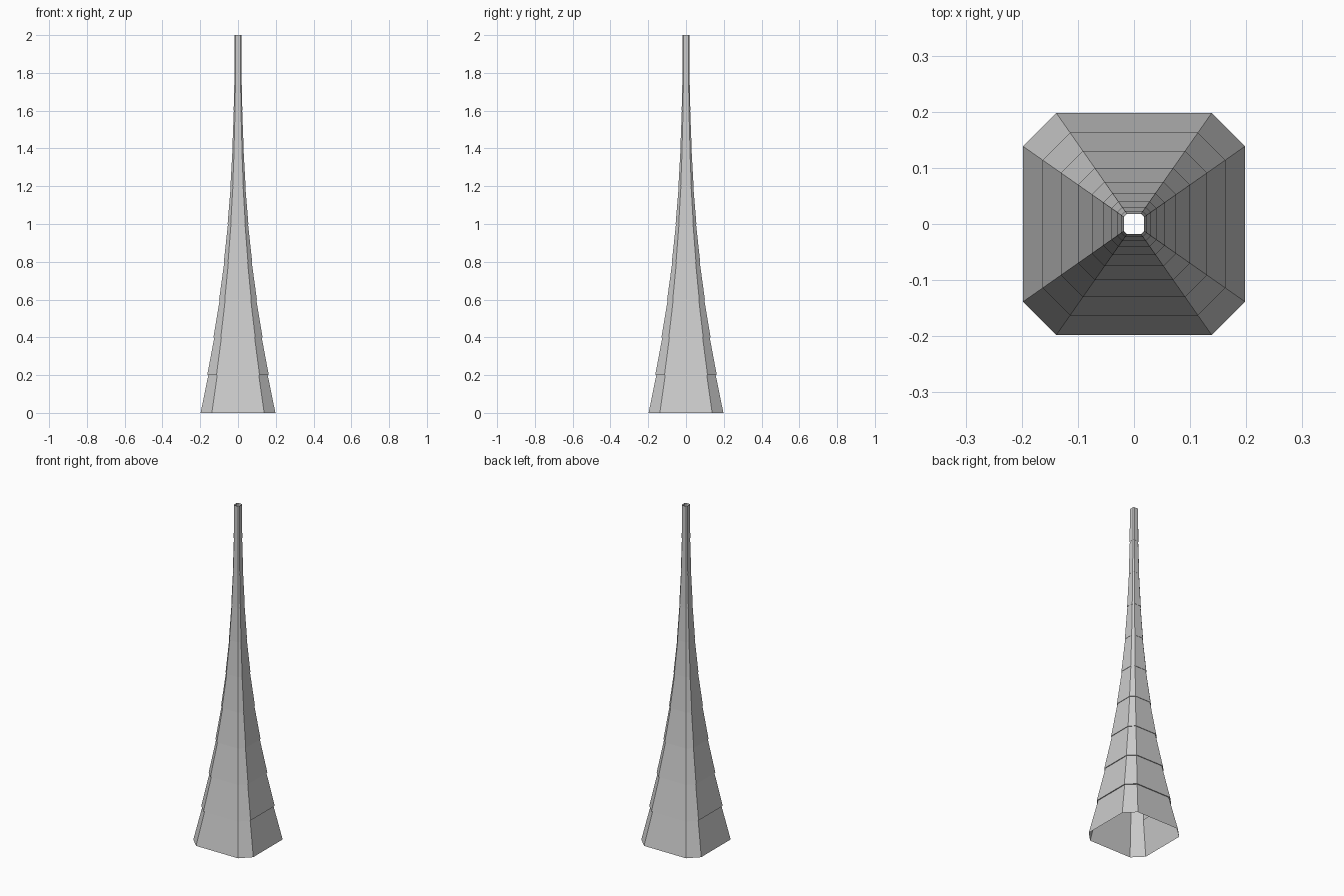
import bpy, bmesh

if "Cube" in bpy.data.objects:
    bpy.data.objects.remove(bpy.data.objects["Cube"])

# half-widths of the flared spire at each section joint, bottom to top
RADII = [0.198, 0.163, 0.13, 0.10, 0.075, 0.055, 0.04, 0.03, 0.023, 0.019, 0.018]
STEP = 0.2       # height of one section
LEDGE = 0.965    # each section ends slightly narrower than the next one starts


def ring(bm, r, z):
    """Square ring with chamfered corners."""
    c = r * 0.7
    pts = [(c, -r), (r, -c), (r, c), (c, r), (-c, r), (-r, c), (-r, -c), (-c, -r)]
    return [bm.verts.new((x, y, z)) for x, y in pts]


def bridge(bm, a, b):
    for i in range(8):
        j = (i + 1) % 8
        bm.faces.new((a[i], a[j], b[j], b[i]))


# open tapering tube of stacked sections with small overhanging ledges
bm = bmesh.new()
prev = None
last = len(RADII) - 2
for i in range(last + 1):
    low = ring(bm, RADII[i], i * STEP)
    top_r = RADII[i + 1] * (LEDGE if i < last else 1.0)
    high = ring(bm, top_r, (i + 1) * STEP)
    if prev:
        bridge(bm, prev, low)
    bridge(bm, low, high)
    prev = high

mesh = bpy.data.meshes.new("spire")
bm.to_mesh(mesh)
bm.free()
spire = bpy.data.objects.new("spire", mesh)
bpy.context.collection.objects.link(spire)
